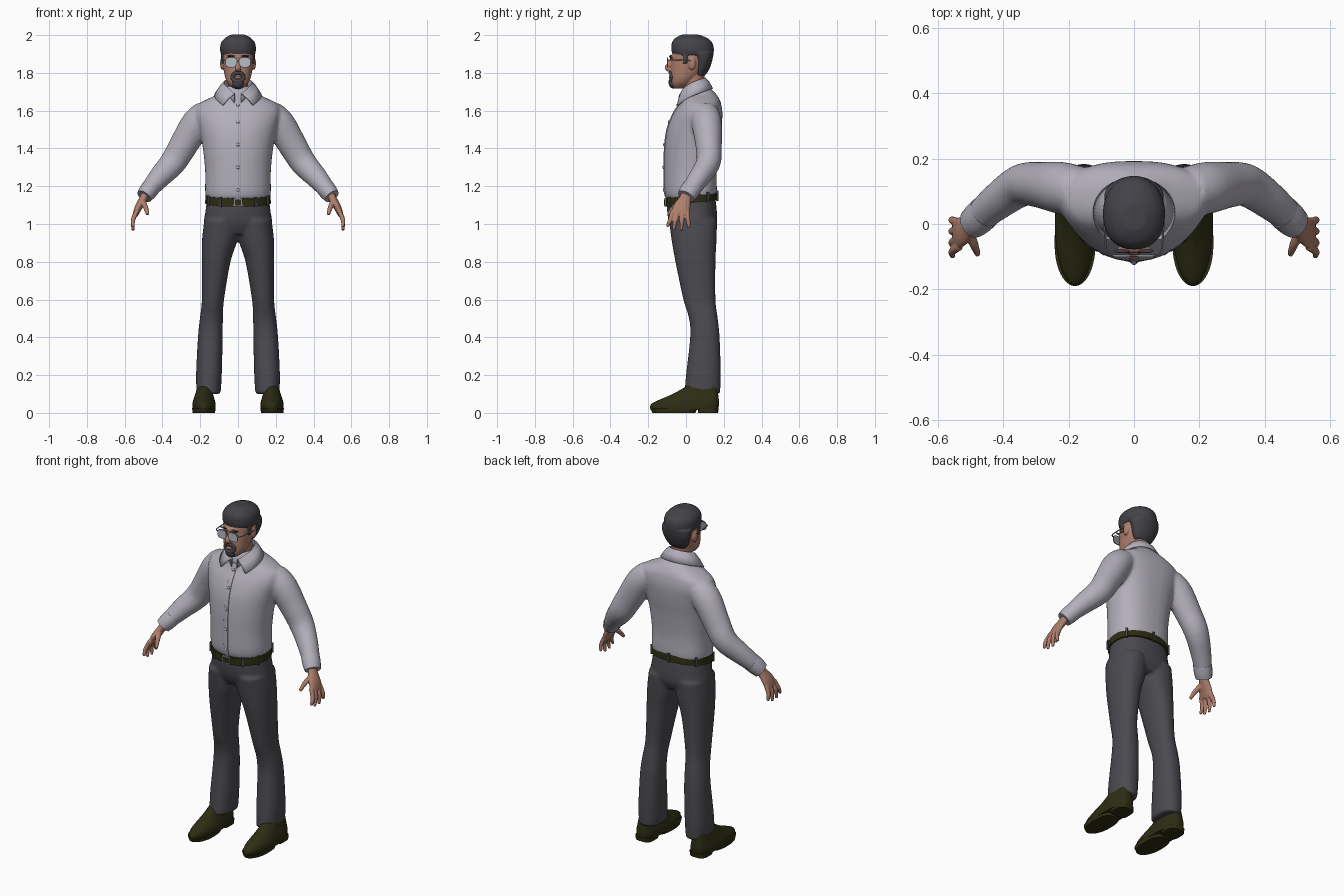
import bpy, bmesh, math
from mathutils import Vector, Matrix

cube = bpy.data.objects.get("Cube")
if cube:
    bpy.data.objects.remove(cube, do_unlink=True)


def material(name, *rgb):
    mat = bpy.data.materials.new(name)
    mat.use_nodes = True
    mat.diffuse_color = (*rgb, 1)
    mat.node_tree.nodes["Principled BSDF"].inputs["Base Color"].default_value = (*rgb, 1)
    return mat


SHIRT = material("shirt grey", .45, .43, .5)
TROUSER = material("trouser charcoal", .07, .068, .08)
HAIR = material("hair charcoal", .055, .055, .065)
SKIN = material("skin", .43, .21, .15)
LEATHER = material("olive leather", .026, .026, .007)
LENS = material("lens silver", .47, .5, .56)
METAL = material("metal grey", .25, .25, .27)


def spline(rows, steps=4):
    """Catmull-Rom interpolation of rows of numbers."""
    out = []
    for i in range(len(rows) - 1):
        a, b, c, d = (rows[min(max(j, 0), len(rows) - 1)] for j in range(i - 1, i + 3))
        for k in range(steps):
            t = k / steps
            out.append([q + .5 * t * (r - p + t * (2*p - 5*q + 4*r - s + t * (3*(q - r) + s - p)))
                        for p, q, r, s in zip(a, b, c, d)])
    return out + [list(rows[-1])]


def skin_rings(bm, rings):
    """Joins rings of points into a closed skin."""
    loops = [[bm.verts.new(p) for p in ring] for ring in rings]
    n = len(loops[0])
    for low, high in zip(loops, loops[1:]):
        for i in range(n):
            j = (i + 1) % n
            bm.faces.new((low[i], low[j], high[j], high[i]))
    bm.faces.new(loops[0][::-1])
    bm.faces.new(loops[-1])


def loft(bm, rows, front=2, back=2, side=1, tilt=0, n=40, steps=4):
    """Stacked superellipses; each row is z, x0, x1, y0, y1."""
    rings = []
    for z, x0, x1, y0, y1 in spline(rows, steps):
        ring = []
        for i in range(n):
            c, s = math.cos(math.tau * i / n), math.sin(math.tau * i / n)
            e = 2 / (back if s > 0 else front)
            x = (x0 + x1) / 2 + (x1 - x0) / 2 * math.copysign(abs(c) ** e, c)
            y = (y0 + y1) / 2 + (y1 - y0) / 2 * math.copysign(abs(s) ** e, s)
            ring.append((side * x, y, z + tilt * y))
        rings.append(ring)
    skin_rings(bm, rings)


def body(bm, rows, **kw):
    """Centred loft; each row is z, half width, y0, y1."""
    loft(bm, [(z, -w, w, a, b) for z, w, a, b in rows], **kw)


def tube(bm, rows, side=1, n=20):
    """Limb along a path; each row is x, y, z, radius along y, other radius."""
    rows = spline(rows)
    pts = [Vector(r[:3]) for r in rows]
    rings = []
    for i, (p, r) in enumerate(zip(pts, rows)):
        t = (pts[min(i + 1, len(pts) - 1)] - pts[max(i - 1, 0)]).normalized()
        u = (Vector((0, 1, 0)) - t * t.y).normalized()
        v = t.cross(u)
        ring = [p + u * r[3] * math.cos(a) + v * r[4] * math.sin(a)
                for a in (math.tau * k / n for k in range(n))]
        rings.append([(side * q.x, q.y, q.z) for q in ring])
    skin_rings(bm, rings)


def blob(bm, at, size):
    mat = Matrix.Translation(at) @ Matrix.Diagonal((*size, 1))
    bmesh.ops.create_uvsphere(bm, u_segments=20, v_segments=12, radius=1, matrix=mat)


def box(bm, at, size, turn=0):
    mat = Matrix.Translation(at) @ Matrix.Rotation(turn, 4, 'Z') @ Matrix.Diagonal((*size, 1))
    bmesh.ops.create_cube(bm, size=1, matrix=mat)


def finish(name, bm, mat, voxel=0, smooth=4):
    """Makes the object; a voxel size melts its pieces together."""
    bmesh.ops.recalc_face_normals(bm, faces=bm.faces)
    mesh = bpy.data.meshes.new(name)
    bm.to_mesh(mesh)
    bm.free()
    obj = bpy.data.objects.new(name, mesh)
    bpy.context.collection.objects.link(obj)
    mesh.materials.append(mat)
    bpy.ops.object.select_all(action='DESELECT')
    obj.select_set(True)
    bpy.context.view_layer.objects.active = obj
    bpy.ops.object.shade_smooth_by_angle(angle=math.radians(40))
    if voxel:
        mod = obj.modifiers.new("melt", 'REMESH')
        mod.mode, mod.voxel_size, mod.use_smooth_shade = 'VOXEL', voxel, True
        mod = obj.modifiers.new("soften", 'SMOOTH')
        mod.factor, mod.iterations = .5, smooth
    return obj


SIDES = (("left", 1), ("right", -1))

# Shirt with sleeves
torso = [(1.13, .165, -.1, .152), (1.17, .174, -.113, .163), (1.28, .174, -.115, .162),
         (1.4, .186, -.113, .173), (1.5, .205, -.1, .187), (1.58, .224, -.07, .193),
         (1.63, .215, -.04, .187), (1.66, .165, -.03, .178), (1.69, .105, -.025, .158),
         (1.73, .07, -.01, .118)]
bm = bmesh.new()
body(bm, torso, back=2.5)
for _, s in SIDES:
    tube(bm, [(.165, .1, 1.585, .075, .075), (.22, .11, 1.53, .08, .082), (.29, .12, 1.415, .07, .076),
              (.345, .118, 1.325, .065, .07), (.42, .067, 1.242, .056, .058),
              (.484, .012, 1.165, .047, .044)], s)
finish("shirt", bm, SHIRT, .009, 6)

# Button strip, buttons and cuffs
strip = [r for r in spline(torso) if r[0] < 1.67]
bm = bmesh.new()
loft(bm, [(z, -.014, .014, a - .004, a + .02) for z, w, a, b in strip], front=6, back=6, n=24, steps=1)
finish("button_strip", bm, SHIRT)
bm = bmesh.new()
for height in (1.18, 1.3, 1.42, 1.54, 1.63):
    y = min(strip, key=lambda r: abs(r[0] - height))[2]
    blob(bm, (0, y - .004, height), (.009, .006, .009))
finish("buttons", bm, SHIRT)
for label, s in SIDES:
    bm = bmesh.new()
    tube(bm, [(.457, .036, 1.198, .053, .049), (.478, .016, 1.171, .052, .048),
              (.497, 0, 1.146, .047, .042)], s)
    finish(label + "_cuff", bm, SHIRT)

# Folded collar with two points
bm = bmesh.new()
edge = []
for i in range(49):
    u = i / 24 - 1
    a, b = math.radians(168 * u), math.radians(140 * u)
    top = Vector((.074 * math.sin(a), .035 + .067 * math.cos(a), 1.775 - .085 * u * u))
    low = Vector((.126 * math.sin(b), .035 + .108 * math.cos(b), 1.718 - .088 * u * u))
    inner = top * .92 + Vector((0, .003, .075))
    edge.append([bm.verts.new(p) for p in (low, top.lerp(low, .5) + Vector((0, 0, .008)), top, inner)])
for p, q in zip(edge, edge[1:]):
    for k in range(3):
        bm.faces.new((p[k], q[k], q[k + 1], p[k + 1]))
collar = finish("collar", bm, SHIRT)
collar.modifiers.new("thickness", 'SOLIDIFY').thickness = .01

# Trousers
bm = bmesh.new()
body(bm, [(.945, .13, -.06, .14), (1, .178, -.088, .164), (1.07, .172, -.1, .163),
          (1.14, .163, -.098, .155)], back=2.4)
for _, s in SIDES:
    loft(bm, [(.1, .092, .218, -.008, .18), (.2, .086, .222, 0, .184), (.4, .081, .212, .022, .178),
              (.5, .08, .202, .016, .168), (.6, .074, .191, -.014, .156), (.8, .04, .192, -.056, .156),
              (.92, .002, .19, -.077, .162), (1.02, 0, .178, -.09, .164)], back=2.3, front=2.2, side=s)
finish("trousers", bm, TROUSER, .009)

# Belt, its loops and buckle
bm = bmesh.new()
body(bm, [(1.106, .174, -.109, .165), (1.15, .172, -.108, .162)], back=2.4, tilt=.13, n=64, steps=1)
finish("belt", bm, LEATHER)
bm = bmesh.new()
for deg in (35, 90, 145, 205, 238, 302, 335):
    c, s = math.cos(math.radians(deg)), math.sin(math.radians(deg))
    e = 2 / 2.4 if s > 0 else 1
    x, y = .174 * math.copysign(abs(c) ** e, c), .028 + .137 * math.copysign(abs(s) ** e, s)
    box(bm, (x, y, 1.128 + .13 * y), (.012, .014, .054), math.atan2(s, c) + math.pi / 2)
finish("belt_loops", bm, TROUSER)
for name, mat, w, d in (("buckle", METAL, .05, .008), ("buckle_centre", LEATHER, .034, .012)):
    bm = bmesh.new()
    box(bm, (0, -.111, 1.114), (w, d, w * .9))
    finish(name, bm, mat)

for label, s in SIDES:
    # Shoe with sole and heel
    bm = bmesh.new()
    loft(bm, [(.016, .12, .241, -.188, .17), (.045, .118, .242, -.186, .175), (.068, .123, .237, -.145, .174),
              (.1, .132, .226, -.07, .17), (.14, .138, .216, 0, .165)], back=3, front=1.9, side=s)
    loft(bm, [(0, .122, .24, -.178, .05), (.025, .118, .243, -.19, .06)], back=3, side=s)
    loft(bm, [(0, .128, .232, .065, .17), (.025, .126, .234, .06, .173)], back=3, front=5, side=s)
    finish(label + "_shoe", bm, LEATHER)

    # Hand with four fingers and a thumb
    bm = bmesh.new()
    tube(bm, [(.482, .01, 1.175, .03, .024), (.5, -.004, 1.135, .032, .022), (.526, -.022, 1.09, .046, .02),
              (.543, -.032, 1.05, .047, .015)], s)
    for i, (y, z) in enumerate(((-.1, .985), (-.067, .968), (-.025, .966), (.016, .982))):
        root = -.069 + .025 * i
        tube(bm, [(.535, root, 1.07, .013, .013), (.556, (root + y) / 2, 1.02, .012, .012),
                  (.555, y, z, .008, .008)], s, 12)
    tube(bm, [(.51, -.015, 1.125, .018, .016), (.49, -.062, 1.09, .014, .014),
              (.478, -.094, 1.05, .009, .009)], s, 12)
    finish(label + "_hand", bm, SKIN, .0045, 3)

# Head, nose, ears and neck
bm = bmesh.new()
body(bm, [(1.64, .058, -.01, .1), (1.72, .054, -.012, .095), (1.82, .056, -.02, .1)])
body(bm, [(1.718, .026, -.068, 0), (1.74, .05, -.08, .03), (1.77, .066, -.082, .06),
          (1.81, .075, -.081, .1), (1.86, .082, -.077, .125), (1.92, .084, -.068, .13),
          (1.97, .06, -.03, .1)], front=2.3)
tube(bm, [(0, -.074, 1.872, .01, .01), (0, -.09, 1.845, .012, .012), (0, -.1, 1.826, .013, .015),
          (0, -.084, 1.813, .01, .014)])
blob(bm, (0, -.076, 1.884), (.055, .012, .01))
for _, s in SIDES:
    blob(bm, (s * .084, .032, 1.85), (.011, .02, .034))
finish("head", bm, SKIN, .0045)

# Hair, swept low at the nape, with sideburns
bm = bmesh.new()
body(bm, [(1.785, .052, .045, .1), (1.82, .072, .04, .124), (1.87, .088, .04, .14), (1.91, .092, .01, .147)])
body(bm, [(1.893, .088, -.069, .143), (1.92, .095, -.077, .148), (1.958, .09, -.075, .14),
          (1.985, .068, -.056, .112), (2.003, .035, -.02, .065)], front=2.3)
for _, s in SIDES:
    box(bm, (s * .078, -.004, 1.88), (.018, .024, .06))
finish("hair", bm, HAIR, .005)

# Goatee around the mouth, and eyebrows
bm = bmesh.new()
blob(bm, (0, -.064, 1.744), (.034, .028, .028))
for i in range(24):
    a = math.tau * i / 24
    x = .03 * math.cos(a)
    blob(bm, (x, -.083 + 7 * x * x, 1.778 + .023 * math.sin(a)), (.011, .01, .011))
finish("goatee", bm, HAIR, .004, 2)
bm = bmesh.new()
blob(bm, (0, -.083, 1.776), (.018, .008, .007))
finish("lips", bm, SKIN)
for label, s in SIDES:
    bm = bmesh.new()
    blob(bm, (s * .036, -.083, 1.889), (.024, .006, .005))
    finish(label + "_eyebrow", bm, HAIR)

# Spectacles
turn = Matrix.Rotation(math.pi / 2, 4, 'X')
for label, s in SIDES:
    for part, mat, grow, y in (("lens", LENS, 0, -.096), ("lens_rim", METAL, .003, -.094)):
        bm = bmesh.new()
        loft(bm, [(z, s * .036 - .028 - grow, s * .036 + .028 + grow, -.024 - grow, .024 + grow)
                  for z in (0, .005)], front=3, back=3, steps=1)
        bmesh.ops.transform(bm, matrix=Matrix.Translation((0, y, 1.856)) @ turn, verts=bm.verts)
        finish(f"{label}_{part}", bm, mat)
    bm = bmesh.new()
    tube(bm, [(.065, -.096, 1.866, .003, .003), (.083, -.085, 1.868, .003, .003),
              (.089, -.03, 1.868, .003, .003), (.091, .035, 1.866, .003, .003)], s, 8)
    finish(label + "_temple_arm", bm, METAL)
bm = bmesh.new()
box(bm, (0, -.097, 1.862), (.02, .005, .005))
finish("spectacle_bridge", bm, METAL)
